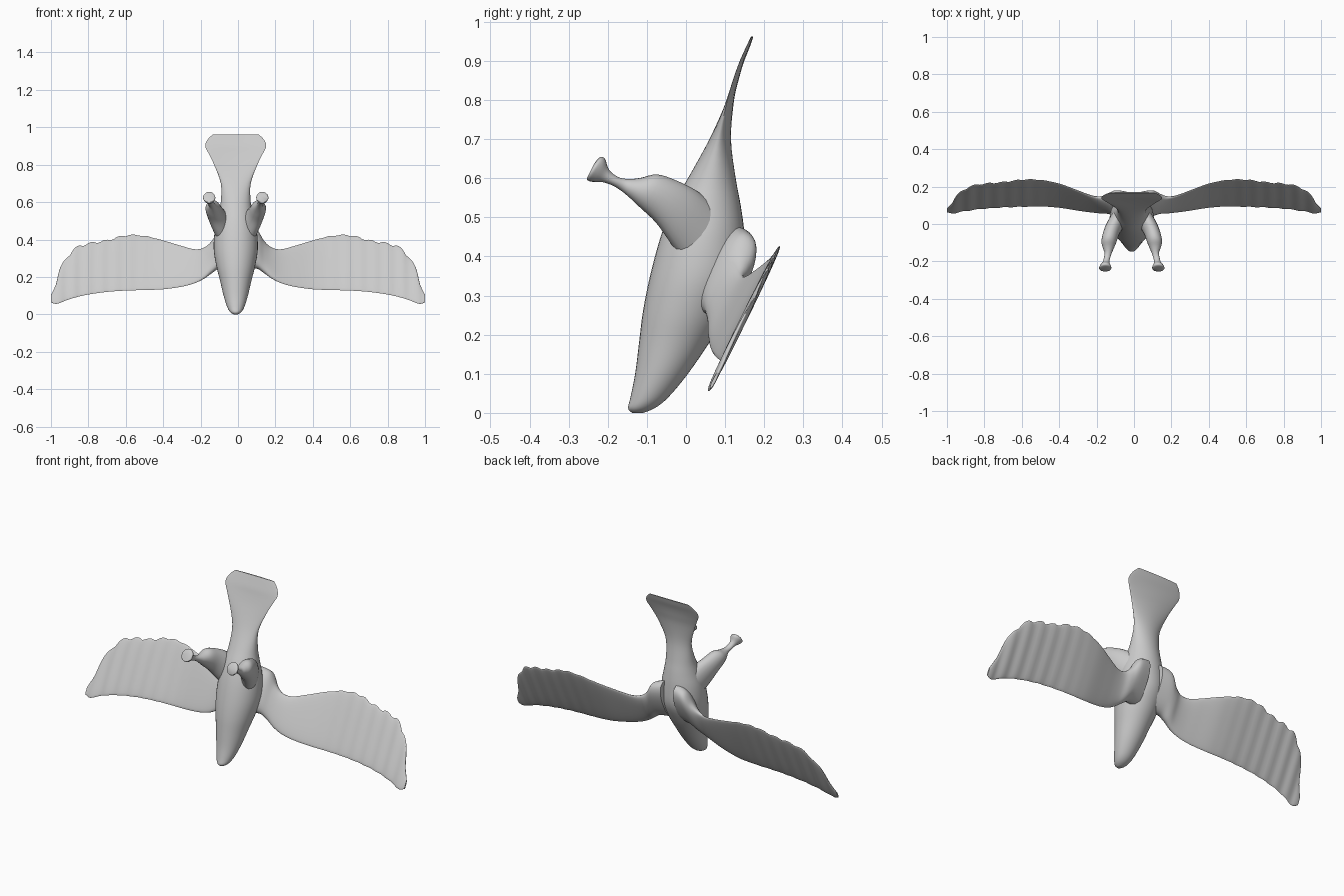
import bpy, bmesh, math
from mathutils import Vector


def spow(v, p):
    return math.copysign(abs(v) ** p, v)


def dense(rows, steps):
    """Catmull-Rom interpolation between key rows of numbers."""
    out = []
    for i in range(len(rows) - 1):
        a, b = rows[max(i - 1, 0)], rows[i]
        c, d = rows[i + 1], rows[min(i + 2, len(rows) - 1)]
        for s in range(steps):
            t = s / steps
            out.append([0.5 * (2 * q + (r - p) * t + (2 * p - 5 * q + 4 * r - w) * t * t
                               + (3 * q - p - 3 * r + w) * t ** 3)
                        for p, q, r, w in zip(a, b, c, d)])
    return out + [list(rows[-1])]


def loft(name, rings):
    """Skin a list of closed point rings and cap both ends."""
    bm = bmesh.new()
    loops = [[bm.verts.new(p) for p in ring] for ring in rings]
    n = len(loops[0])
    for a, b in zip(loops, loops[1:]):
        for i in range(n):
            j = (i + 1) % n
            bm.faces.new((a[i], a[j], b[j], b[i]))
    bm.faces.new(loops[0])
    bm.faces.new(loops[-1])
    bmesh.ops.recalc_face_normals(bm, faces=bm.faces)
    me = bpy.data.meshes.new(name)
    bm.to_mesh(me)
    bm.free()
    ob = bpy.data.objects.new(name, me)
    bpy.context.collection.objects.link(ob)
    bpy.context.view_layer.objects.active = ob
    ob.select_set(True)
    bpy.ops.object.shade_smooth_by_angle(angle=math.radians(50))
    ob.select_set(False)
    return ob


def oval(c, u, v, n=28, p=1.0):
    return [c + u * spow(math.cos(2 * math.pi * i / n), p)
            + v * spow(math.sin(2 * math.pi * i / n), p) for i in range(n)]


def mirror(ob, x):
    """Mirror across the plane at the given x."""
    for v in ob.data.vertices:
        v.co.x -= x
    ob.location.x = x
    ob.modifiers.new("mirror", 'MIRROR')


MID = -0.012

# Head, body and fanned tail: z, front y, back y, half width, forward bow of the edges
body_rows = [
    (0.000, -0.138, -0.110, 0.012, 0), (0.012, -0.148, -0.080, 0.030, 0),
    (0.04, -0.142, -0.045, 0.046, 0), (0.10, -0.130, 0.005, 0.065, 0),
    (0.18, -0.120, 0.060, 0.084, 0), (0.26, -0.110, 0.110, 0.104, 0),
    (0.35, -0.092, 0.150, 0.118, 0), (0.45, -0.065, 0.150, 0.112, 0),
    (0.53, -0.035, 0.140, 0.093, 0), (0.60, 0.005, 0.127, 0.080, 0),
    (0.70, 0.060, 0.115, 0.080, 0.004), (0.80, 0.105, 0.123, 0.116, 0.008),
    (0.86, 0.128, 0.137, 0.145, 0.009), (0.90, 0.141, 0.149, 0.163, 0.007),
    (0.935, 0.155, 0.163, 0.150, 0.005), (0.962, 0.166, 0.172, 0.122, 0.002),
]
rings = []
for z, yf, yb, w, bow in dense(body_rows, 4):
    ring = oval(Vector((MID, (yf + yb) / 2, max(z, 0))), Vector((w, 0, 0)),
                Vector((0, (yb - yf) / 2, 0)), 36)
    for p in ring:
        p.y -= bow * ((p.x - MID) / w) ** 2
    rings.append(ring)
loft("body_and_tail", rings)

# Wings: x, leading z, trailing z, forward shift, half thickness
wing_rows = [
    (0.04, 0.25, 0.47, 0.110, 0.055), (0.10, 0.248, 0.45, 0.090, 0.048),
    (0.14, 0.222, 0.39, 0.072, 0.034), (0.18, 0.192, 0.357, 0.062, 0.020),
    (0.23, 0.167, 0.348, 0.048, 0.012), (0.30, 0.148, 0.365, 0.030, 0.009),
    (0.40, 0.134, 0.395, 0.008, 0.008), (0.50, 0.130, 0.418, 0.0, 0.007),
    (0.60, 0.127, 0.420, 0.0, 0.007), (0.70, 0.120, 0.392, 0.0, 0.007),
    (0.80, 0.106, 0.375, 0.0, 0.007), (0.87, 0.090, 0.350, 0.0, 0.007),
    (0.91, 0.078, 0.305, 0.0, 0.007), (0.95, 0.062, 0.245, 0.0, 0.006),
    (0.975, 0.056, 0.160, 0.0, 0.006), (1.0, 0.064, 0.095, 0.0, 0.004),
]
rings = []
for x, z0, z1, shift, th in dense(wing_rows, 6):
    # scalloped feather tips and a gentle ripple on the outer wing
    outer = min(max((x - 0.4) / 0.3, 0), 1)
    z1 += outer * 0.014 * (abs(math.sin(x * 42)) - 0.4)
    y_mid = 0.03 + 0.49 * (z0 + z1) / 2 - shift
    y_mid += outer * 0.002 * math.sin(x * 84)
    h = (z1 - z0) / 2
    u = Vector((0, 0.49 * h, h))
    v = Vector((0, 1, -0.49)).normalized() * th
    rings.append(oval(Vector((x, y_mid, (z0 + z1) / 2)), u, v, 28, 0.85))
mirror(loft("wings", rings), 0)

# Legs: x offset, y, z, half width, half height
leg_rows = [
    (0.060, 0.04, 0.45, 0.050, 0.085), (0.088, -0.005, 0.50, 0.048, 0.075),
    (0.110, -0.05, 0.54, 0.044, 0.060), (0.122, -0.095, 0.567, 0.040, 0.048),
    (0.125, -0.13, 0.575, 0.029, 0.029), (0.126, -0.155, 0.582, 0.019, 0.018),
    (0.132, -0.18, 0.592, 0.017, 0.013), (0.138, -0.205, 0.606, 0.018, 0.018),
    (0.141, -0.222, 0.620, 0.028, 0.033), (0.142, -0.235, 0.624, 0.033, 0.034),
    (0.142, -0.244, 0.619, 0.028, 0.022),
]
tilt = Vector((0, 0.45, 0.89))
rings = [oval(Vector((x, y, z)) + Vector((MID, 0, 0)), Vector((w, 0, 0)), tilt * h, 20)
         for x, y, z, w, h in dense(leg_rows, 4)]
mirror(loft("legs", rings), MID)
